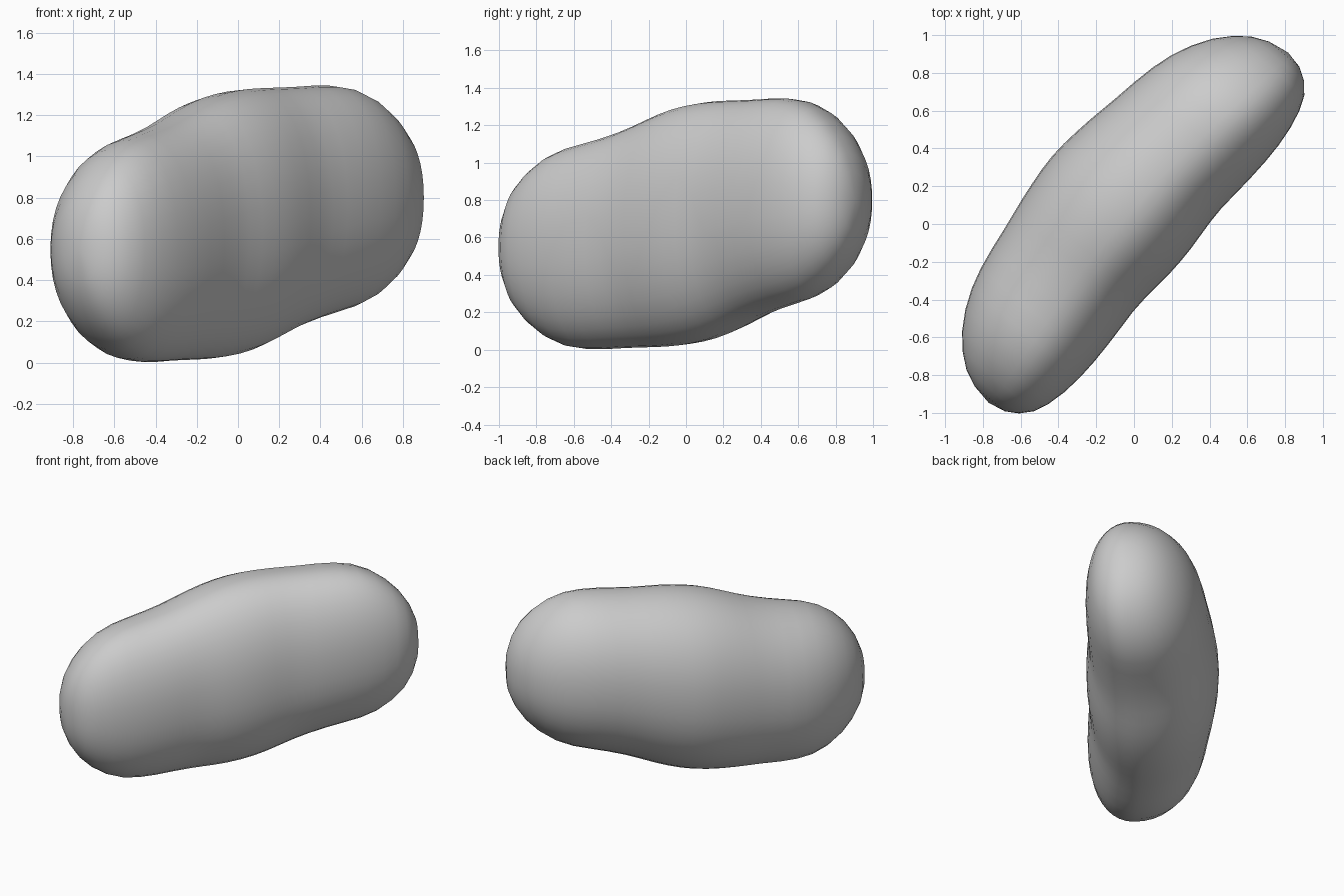
import bpy, bmesh, math
from mathutils import Vector

if "Cube" in bpy.data.objects:
    bpy.data.objects.remove(bpy.data.objects["Cube"])

# Half profile along the long axis: distance, front depth, back depth, half height, rise
HALF = [
    (0.00, -0.316, 0.563, 0.637, 0.000),
    (0.09, -0.314, 0.559, 0.634, 0.015),
    (0.18, -0.307, 0.549, 0.625, 0.031),
    (0.27, -0.300, 0.537, 0.611, 0.048),
    (0.36, -0.298, 0.522, 0.595, 0.066),
    (0.46, -0.304, 0.505, 0.579, 0.085),
    (0.58, -0.311, 0.487, 0.565, 0.105),
    (0.70, -0.314, 0.464, 0.551, 0.119),
    (0.81, -0.311, 0.432, 0.531, 0.125),
    (0.92, -0.299, 0.384, 0.489, 0.126),
    (1.02, -0.276, 0.322, 0.423, 0.126),
    (1.10, -0.243, 0.250, 0.345, 0.126),
    (1.16, -0.190, 0.174, 0.255, 0.126),
    (1.20, -0.125, 0.085, 0.155, 0.126),
]
END, END_N, END_RISE = 1.22, -0.03, 0.126
SKEW, MID_Z, SIDES = -0.013, 0.673, 40
AXIS = Vector((0.64, 0.768, 0))
BACK = Vector((-0.768, 0.64, 0))


def place(s, n, z):
    return AXIS * s + BACK * (n + SKEW * s) + Vector((0, 0, MID_Z + z))


def soft(v):
    # Slightly fuller than an ellipse
    return math.copysign(abs(v) ** 0.94, v)


# Mirror the half profile to get the whole three-lobed body
stations = [(-s, a, b, h, -r) for s, a, b, h, r in reversed(HALF[1:])] + HALF
bm = bmesh.new()
rings = []
for s, front, back, h, rise in stations:
    ridge = front + (back - front) * 0.42
    ring = []
    for i in range(SIDES):
        a = 2 * math.pi * i / SIDES
        c, w = soft(math.cos(a)), soft(math.sin(a))
        # D-shaped section: tighter front half, deeper back half
        n = ridge + c * ((back - ridge) if c > 0 else (ridge - front))
        ring.append(bm.verts.new(place(s, n, rise + h * w)))
    rings.append(ring)

for r0, r1 in zip(rings, rings[1:]):
    for i in range(SIDES):
        j = (i + 1) % SIDES
        bm.faces.new((r0[i], r0[j], r1[j], r1[i]))

# Rounded ends
for ring, side in ((rings[0], -1), (rings[-1], 1)):
    pole = bm.verts.new(place(side * END, END_N, side * END_RISE))
    for i in range(SIDES):
        bm.faces.new((ring[i], ring[(i + 1) % SIDES], pole))

bmesh.ops.recalc_face_normals(bm, faces=bm.faces)
for f in bm.faces:
    f.smooth = True
mesh = bpy.data.meshes.new("lobed_body")
bm.to_mesh(mesh)
bm.free()
body = bpy.data.objects.new("lobed_body", mesh)
bpy.context.collection.objects.link(body)
